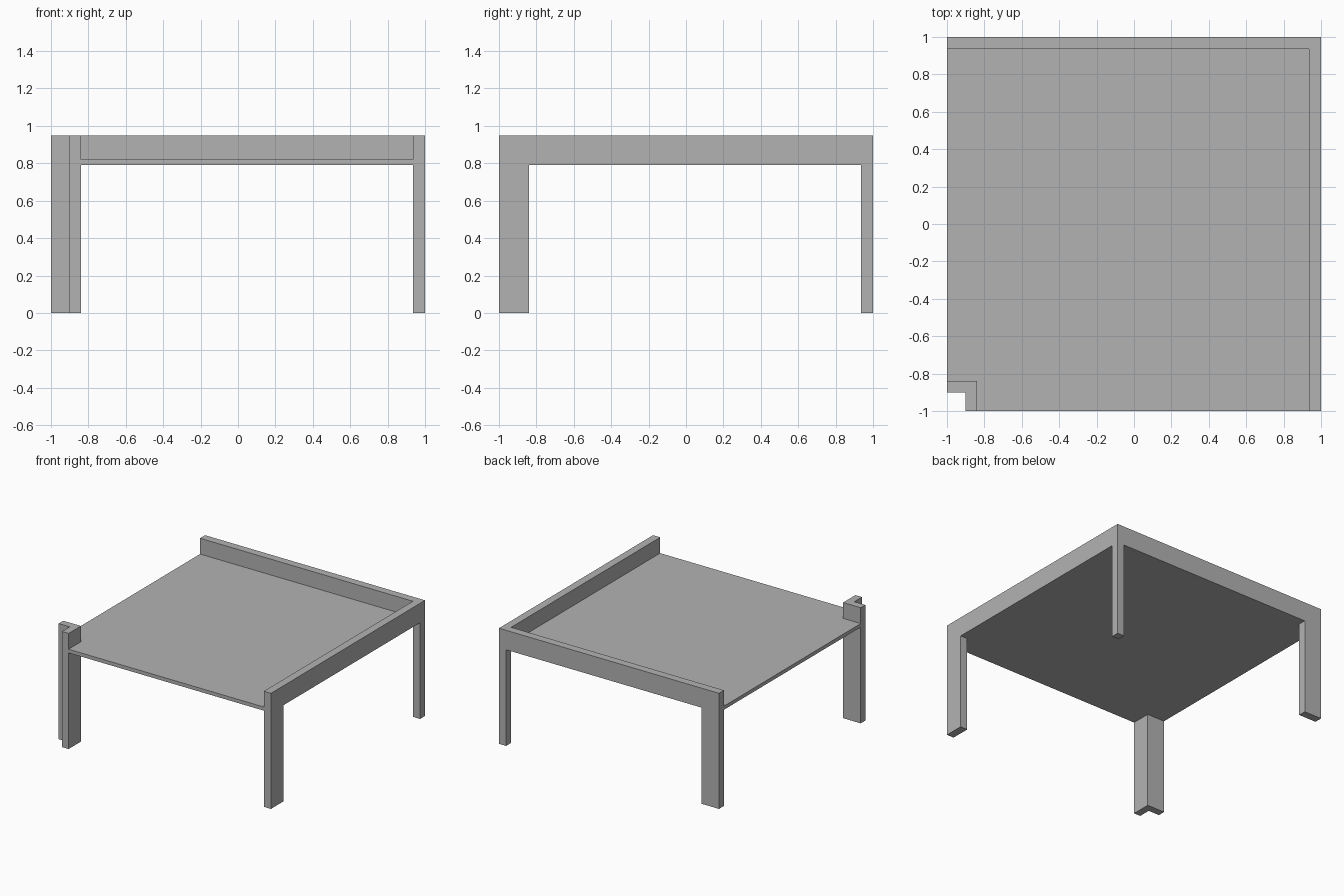
import bpy
import bmesh
from mathutils import Vector

if "Cube" in bpy.data.objects:
    bpy.data.objects.remove(bpy.data.objects["Cube"])

grey = bpy.data.materials.new("plain grey")
grey.diffuse_color = (0.45, 0.45, 0.45, 1)
grey.use_nodes = True
grey.node_tree.nodes["Principled BSDF"].inputs["Base Color"].default_value = grey.diffuse_color

TOP, UNDER, DECK = 0.95, 0.79, 0.82   # rail top, underside, tabletop heights
T = 0.065                             # board thickness
IN = 1 - T                            # inner face of the rails
LEG = 0.84                            # inner edge of the wide legs
NOTCH = 0.9                           # cut-out in the corner leg


def prism(name, outline, axis, start, end):
    """Extrude a 2D outline along an axis ('x', 'y' or 'z')."""
    place = {"x": lambda a, b, d: (d, a, b),
             "y": lambda a, b, d: (a, d, b),
             "z": lambda a, b, d: (a, b, d)}[axis]
    bm = bmesh.new()
    face = bm.faces.new([bm.verts.new(place(a, b, start)) for a, b in outline])
    new = bmesh.ops.extrude_face_region(bm, geom=[face])["geom"]
    bmesh.ops.translate(bm, vec=Vector(place(0, 0, end - start)),
                        verts=[g for g in new if isinstance(g, bmesh.types.BMVert)])
    bmesh.ops.recalc_face_normals(bm, faces=bm.faces)
    mesh = bpy.data.meshes.new(name)
    bm.to_mesh(mesh)
    bm.free()
    mesh.materials.append(grey)
    ob = bpy.data.objects.new(name, mesh)
    bpy.context.collection.objects.link(ob)
    return ob


# Back rail with its wide left leg and narrow right leg
prism("back_rail_and_legs",
      [(-1, 0), (-LEG, 0), (-LEG, UNDER), (IN, UNDER), (IN, 0), (1, 0),
       (1, TOP), (-1, TOP)], "y", IN, 1)

# Right rail with the wide front leg
prism("right_rail_and_leg",
      [(-1, 0), (-LEG, 0), (-LEG, UNDER), (IN, UNDER), (IN, TOP), (-1, TOP)],
      "x", IN, 1)

# Angled front left leg, open towards the outer corner
prism("corner_leg",
      [(-NOTCH, -1), (-LEG, -1), (-LEG, -LEG), (-1, -LEG), (-1, -NOTCH),
       (-NOTCH, -NOTCH)], "z", 0, TOP)

# Thin tabletop fitted around the corner leg and inside the rails
prism("tabletop",
      [(-LEG, -1), (IN, -1), (IN, IN), (-1, IN), (-1, -LEG), (-LEG, -LEG)],
      "z", UNDER, DECK)
